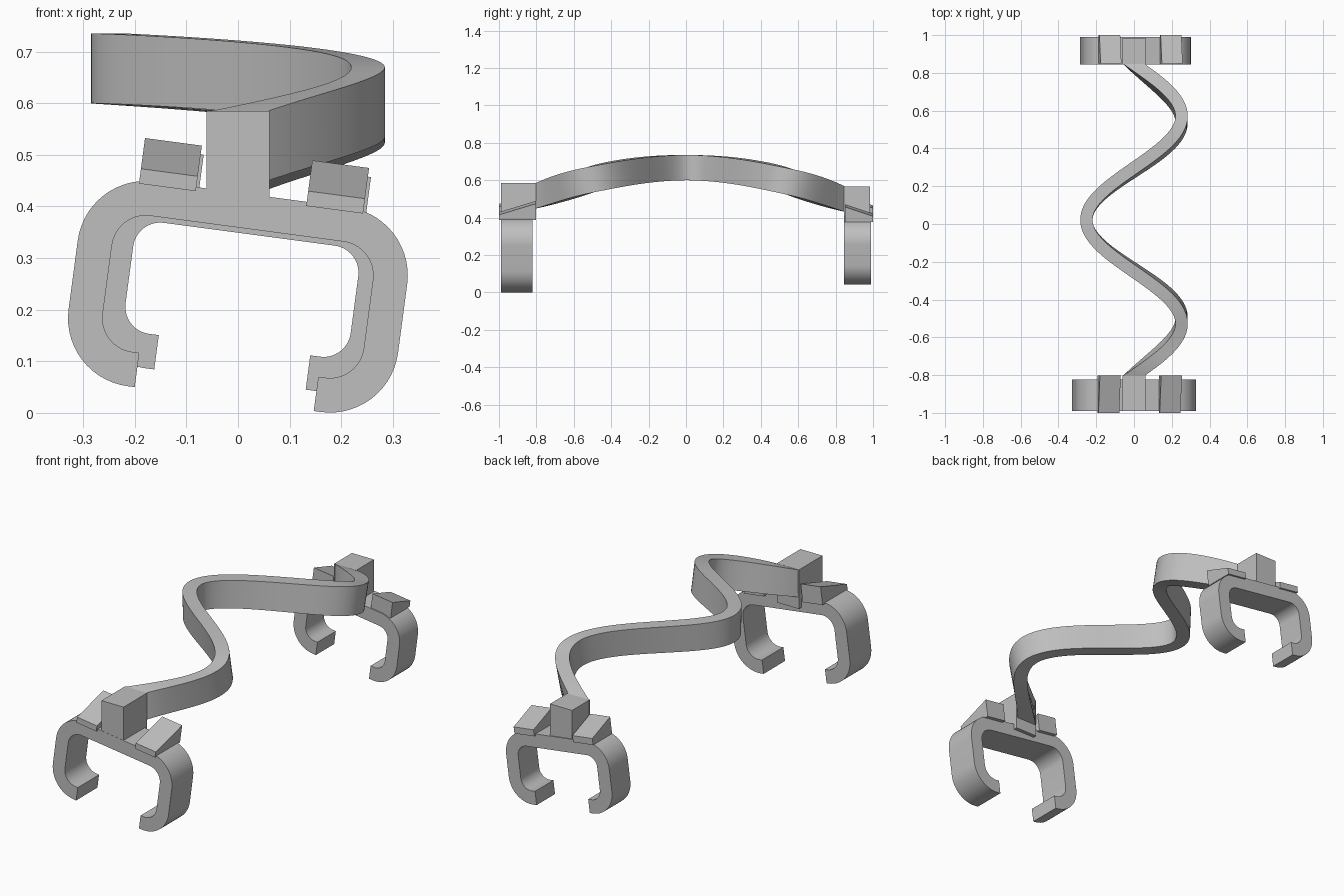
import bpy, bmesh, math
from math import sin, cos, pi, sqrt

if "Cube" in bpy.data.objects:
    bpy.data.objects.remove(bpy.data.objects["Cube"])

grey = bpy.data.materials.new("plain grey")
grey.use_nodes = True
grey.diffuse_color = (0.52, 0.52, 0.52, 1)
grey.node_tree.nodes["Principled BSDF"].inputs["Base Color"].default_value = grey.diffuse_color

TILT = math.radians(7.6)


def tilt(u, y, v):
    """Lean a point sideways around the long axis."""
    return (u * cos(TILT) + v * sin(TILT), y, v * cos(TILT) - u * sin(TILT))


def finish(name, bm, smooth=False):
    bmesh.ops.recalc_face_normals(bm, faces=bm.faces)
    mesh = bpy.data.meshes.new(name)
    bm.to_mesh(mesh)
    bm.free()
    obj = bpy.data.objects.new(name, mesh)
    bpy.context.collection.objects.link(obj)
    mesh.materials.append(grey)
    if smooth:
        bpy.ops.object.select_all(action='DESELECT')
        obj.select_set(True)
        bpy.context.view_layer.objects.active = obj
        bpy.ops.object.shade_smooth_by_angle(angle=math.radians(30))
    return obj


def loft(name, rings, smooth=False):
    """Skin matching closed rings of points and cap both ends."""
    bm = bmesh.new()
    loops = [[bm.verts.new(p) for p in ring] for ring in rings]
    n = len(loops[0])
    for a, b in zip(loops, loops[1:]):
        for i in range(n):
            j = (i + 1) % n
            bm.faces.new((a[i], a[j], b[j], b[i]))
    bm.faces.new(loops[0])
    bm.faces.new(loops[-1])
    return finish(name, bm, smooth)


def clip(name, mid, half, bottom, top, r, thick, lip, y0, y1):
    """Open C-shaped clip with rounded corners, extruded along y."""
    steps = 14

    def side(radius):
        pts = [(-lip, bottom + r - radius)]
        corners = ((-1, bottom + r, 270), (-1, top - r, 180),
                   (1, top - r, 90), (1, bottom + r, 0))
        for s, cv, start in corners:
            for k in range(steps + 1):
                a = math.radians(start - 90 * k / steps)
                pts.append((s * (half - r) + radius * cos(a), cv + radius * sin(a)))
        return pts + [(lip, bottom + r - radius)]

    outline = side(r) + side(r - thick)[::-1]
    loft(name, [[tilt(mid + u, y, v) for u, v in outline] for y in (y0, y1)], True)


def hook(name, u0, u1, outer, inner, base, low, high):
    """Wedge that rises from the outer end to the inner end."""
    profile = ((outer, base), (outer, low), (inner, high), (inner, base))
    loft(name, [[tilt(u, y, v) for y, v in profile] for u in (u0, u1)])


def block(name, y0, y1, z0, z1):
    w = 0.061
    loft(name, [[(-w, y, z0), (w, y, z0), (w, y, z1), (-w, y, z1)] for y in (y0, y1)])


# Clips that grip at both ends
clip("front_clip", -0.03, 0.322, 0.023, 0.423, 0.133, 0.067, 0.175, -0.99, -0.822)
clip("back_clip", -0.024, 0.287, 0.062, 0.413, 0.12, 0.067, 0.148, 0.99, 0.845)

# Wedge hooks on top of each clip
for label, mid, outer, inner, base, low, high in (
        ("front", -0.03, -1.0, -0.803, 0.415, 0.444, 0.504),
        ("back", -0.024, 1.0, 0.85, 0.405, 0.437, 0.487)):
    for side_name, s in (("right", -1), ("left", 1)):
        hook(f"{label}_{side_name}_hook", mid + s * 0.108, mid + s * 0.219,
             outer, inner, base, low, high)

# Upright blocks joining the clips to the band
block("front_block", -0.989, -0.803, 0.39, 0.585)
block("back_block", 0.985, 0.845, 0.375, 0.567)

# Wavy arched band
START, END, WAVE, DEPTH = -0.806, 0.85, 1.1, 0.135
MID = (START + END) / 2
rings = []
STEPS = 120
for i in range(STEPS + 1):
    t = i / STEPS
    y = START + (END - START) * t
    phase = 2 * pi * (y - MID) / WAVE
    x = -0.252 * cos(phase)
    slope = 0.252 * 2 * pi / WAVE * sin(phase)
    w = 0.0325 * sqrt(1 + slope * slope)
    # offset each edge along the normal of the wave, easing to square ends
    fade = 1 - abs(2 * t - 1) ** 8
    dx = 0.0325 / sqrt(1 + slope * slope)
    dy = -slope * dx
    ox = dx * fade + w * (1 - fade)
    oy = dy * fade
    z = 0.735 - 0.234 * y * y
    lean = -0.468 * y * DEPTH * fade
    ring = []
    for s, down in ((-1, 0), (1, 0), (1, 1), (-1, 1)):
        ring.append((x + s * ox, y + s * oy + lean * down, z - DEPTH * down))
    rings.append(ring)
loft("wavy_band", rings, True)
